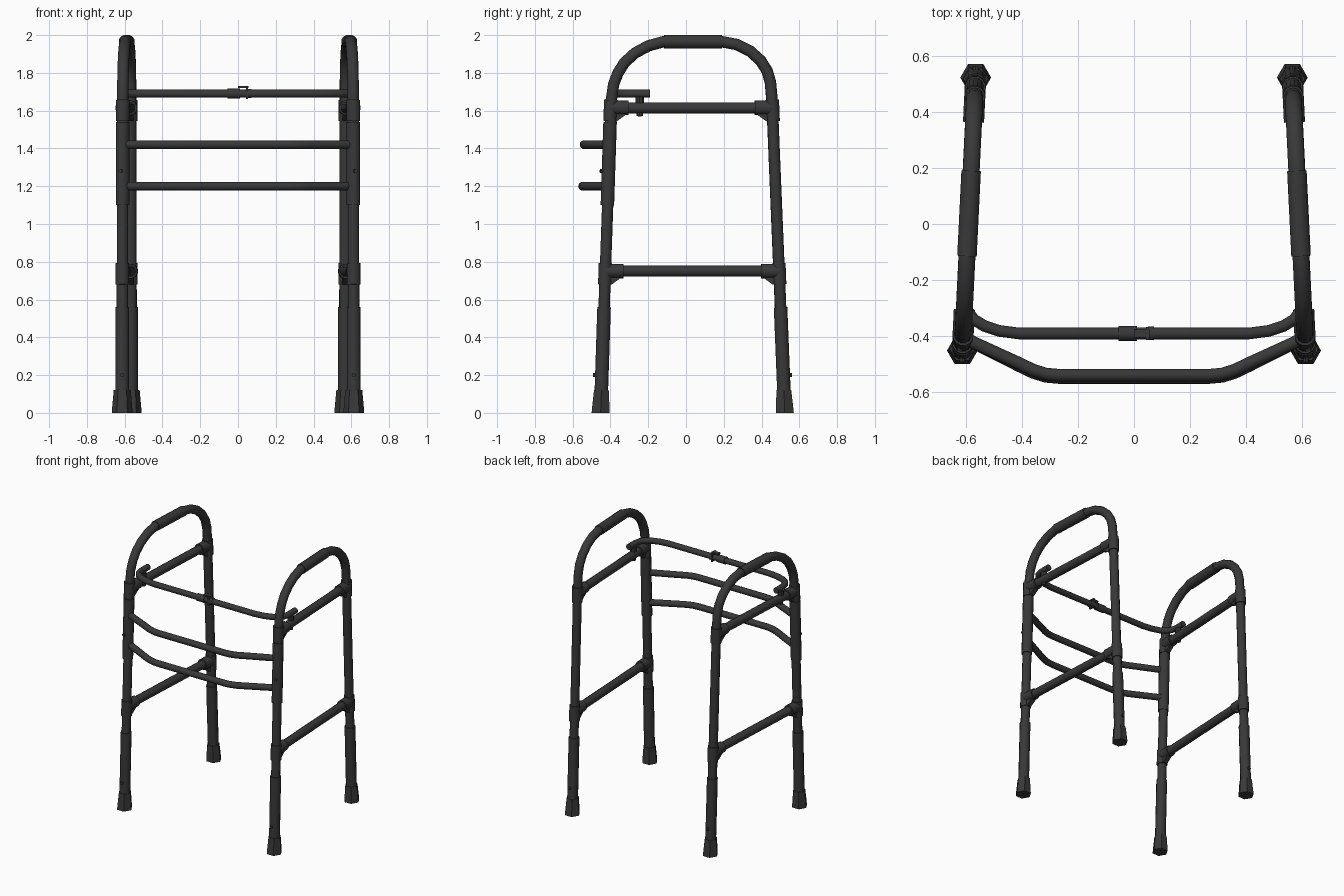
import bpy, bmesh, math
from mathutils import Vector

if "Cube" in bpy.data.objects:
    bpy.data.objects.remove(bpy.data.objects["Cube"])

mat = bpy.data.materials.new("charcoal")
mat.diffuse_color = (0.04, 0.04, 0.04, 1)
mat.use_nodes = True
mat.node_tree.nodes["Principled BSDF"].inputs["Base Color"].default_value = mat.diffuse_color


def finish(obj, mirror=False, smooth=True):
    obj.data.materials.append(mat)
    if smooth:
        bpy.ops.object.select_all(action='DESELECT')
        obj.select_set(True)
        bpy.context.view_layer.objects.active = obj
        bpy.ops.object.shade_smooth_by_angle(angle=math.radians(40))
    if mirror:
        obj.modifiers.new("mirror", 'MIRROR').use_mirror_merge = False
    return obj


def add(name, bm, **kw):
    me = bpy.data.meshes.new(name)
    bmesh.ops.recalc_face_normals(bm, faces=bm.faces)
    bm.to_mesh(me)
    bm.free()
    obj = bpy.data.objects.new(name, me)
    bpy.context.collection.objects.link(obj)
    return finish(obj, **kw)


def tube(name, pts, r, mirror=False, n=12):
    """Sweep an n-sided ring along a path, with mitred bends and end caps."""
    bm = bmesh.new()
    pts = [Vector(p) for p in pts]
    tan = [(b - a).normalized() for a, b in zip(pts, pts[1:])]
    t0 = tan[0]
    u = t0.orthogonal().normalized()
    rings = []
    for i, p in enumerate(pts):
        a, b = tan[max(i - 1, 0)], tan[min(i, len(tan) - 1)]
        t = (a + b).normalized()
        u = t0.rotation_difference(t) @ u
        v = t.cross(u)
        t0 = t
        rings.append([bm.verts.new(p + r * (math.cos(k * math.tau / n) * u + math.sin(k * math.tau / n) * v))
                      for k in range(n)])
    for p, q in zip(rings, rings[1:]):
        for k in range(n):
            bm.faces.new((p[k], p[(k + 1) % n], q[(k + 1) % n], q[k]))
    bm.faces.new(rings[0])
    bm.faces.new(rings[-1])
    return add(name, bm, mirror=mirror)


def box(name, lo, hi, mirror=False):
    bm = bmesh.new()
    bmesh.ops.create_cube(bm, size=1)
    for v in bm.verts:
        v.co = [l + (c + .5) * (h - l) for c, l, h in zip(v.co, lo, hi)]
    return add(name, bm, mirror=mirror, smooth=False)


def side(y, z):
    """Point in the slightly yawed plane of the side frame."""
    return Vector((0.613 - 0.049 * (y + 0.45), y, z))


def front(z):
    return side(-0.452 + 0.0325 * z, z)


def rear(z):
    return side(0.523 - 0.04 * z, z)


# side frame: one bent tube from the front leg over the grip to the rear leg
arch = [(-.395, 1.66), (-.383, 1.74), (-.36, 1.80), (-.325, 1.855), (-.27, 1.905), (-.20, 1.943), (-.12, 1.965),
        (.19, 1.965), (.27, 1.95), (.34, 1.915), (.395, 1.865), (.43, 1.81), (.447, 1.75), (.455, 1.66)]
tube("side_frame", [front(.5)] + [side(*p) for p in arch] + [rear(.5)], .031, True)
tube("hand_grip", [side(-.115, 1.965), side(.19, 1.965)], .036, True)

# legs: adjustable lower sleeves, hexagonal rubber feet, spring buttons
tube("front_upper_sleeve", [front(1.1), front(1.54)], .037, True)
for label, leg, d in (("front", front, -1), ("rear", rear, 1)):
    tube(label + "_lower_sleeve", [leg(.08), leg(.56)], .037, True)
    bm = bmesh.new()
    rings = []
    for z, r in ((0, .055), (.03, .053), (.12, .045)):
        c = leg(z)
        rings.append([bm.verts.new((c.x + r * math.cos(k * math.pi / 3), c.y + r * math.sin(k * math.pi / 3), z))
                      for k in range(6)])
    for p, q in zip(rings, rings[1:]):
        for k in range(6):
            bm.faces.new((p[k], p[(k + 1) % 6], q[(k + 1) % 6], q[k]))
    bm.faces.new(rings[0])
    bm.faces.new(rings[-1])
    add(label + "_foot", bm, mirror=True, smooth=False)
    p = leg(.2)
    tube(label + "_button", [p, p + Vector((0, d * .047, 0))], .011, True, 8)
p = front(1.28)
tube("upper_button", [p, p + Vector((.012, -.044, 0))], .011, True, 8)

# side rails with T fittings and gussets on both legs
for label, z in (("upper", 1.615), ("lower", .75)):
    tube(label + "_side_rail", [front(z), rear(z)], .03, True)
    for end, leg, d in (("front", front, 1), ("rear", rear, -1)):
        y = leg(z).y
        tube(f"{label}_{end}_leg_collar", [leg(z - .07), leg(z + .042)], .037, True)
        tube(f"{label}_{end}_rail_collar", [leg(z), side(y + d * .095, z)], .039, True)
        bm = bmesh.new()
        tri = [(y, z), (y + d * .09, z - .03), (y + d * .035, z - .07), (y, z - .07)]
        sides = [[bm.verts.new(side(*q) + Vector((o, 0, 0))) for q in tri] for o in (-.018, .018)]
        for k in range(4):
            bm.faces.new((sides[0][k], sides[0][(k + 1) % 4], sides[1][(k + 1) % 4], sides[1][k]))
        bm.faces.new(sides[0])
        bm.faces.new(sides[1])
        add(f"{label}_{end}_gusset", bm, mirror=True, smooth=False)


def symmetric(half, z):
    return [(-x, y, z) for x, y in half] + [(x, y, z) for x, y in reversed(half)]


# bowed front bars
for label, z, dy in (("upper", 1.42, 0), ("lower", 1.2, -.008)):
    half = [(.605, -.405), (.57, -.425), (.41, -.498 + dy), (.36, -.522 + dy), (.315, -.536 + dy), (.27, -.54 + dy)]
    tube(label + "_front_bar", symmetric(half, z), .023)

# locking bar that hooks back over the upper side rails
half = [(.603, -.19), (.603, -.27), (.595, -.31), (.572, -.341), (.535, -.364), (.48, -.382), (.41, -.391)]
tube("locking_bar", symmetric(half, 1.69), .0215)
pin = side(-.245, 0)
for label, z0, z1, r in (("pin", 1.57, 1.71, .009), ("pin_washer", 1.64, 1.672, .022), ("pin_nut", 1.573, 1.59, .017)):
    tube("locking_" + label, [pin + Vector((0, 0, z0)), pin + Vector((0, 0, z1))], r, True, 8)

# centre latch on the locking bar
tube("latch_sleeve", [(-.055, -.391, 1.69), (.01, -.391, 1.69)], .027)
box("latch_clip", (.042, -.415, 1.662), (.053, -.367, 1.73))
box("latch_lip", (0, -.405, 1.719), (.056, -.377, 1.73))
tube("latch_neck", [(.05, -.391, 1.69), (.072, -.391, 1.69)], .025)
